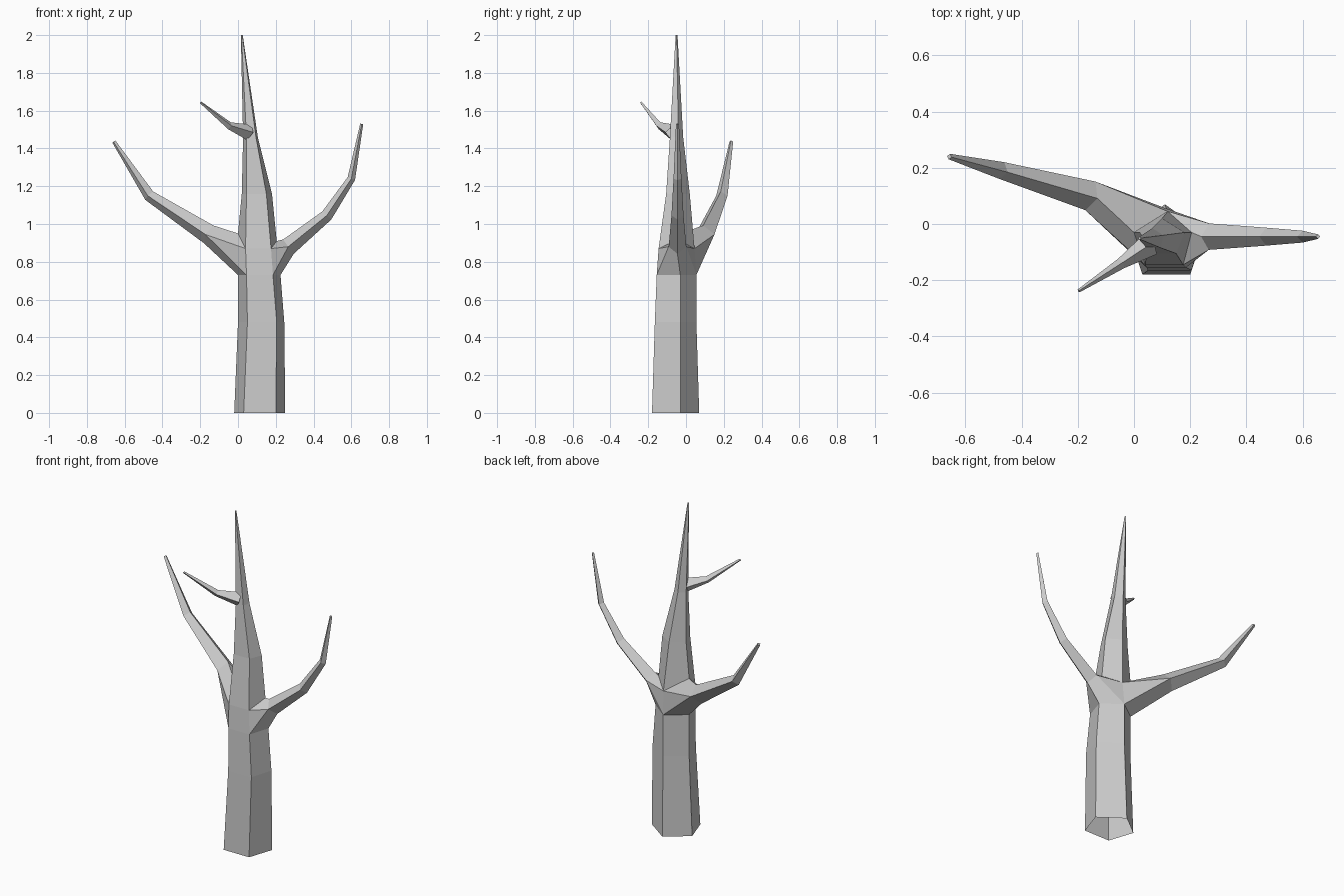
import bpy
import bmesh
from mathutils import Vector

cube = bpy.data.objects.get("Cube")
if cube:
    bpy.data.objects.remove(cube, do_unlink=True)

bark = bpy.data.materials.new("grey_bark")
bark.use_nodes = True
colour = (0.6, 0.6, 0.6, 1)
bark.diffuse_color = colour
bark.node_tree.nodes["Principled BSDF"].inputs["Base Color"].default_value = colour


def trunk_ring(bm, z, left, front_left, front_right, right, back, y_front, y_side, y_back):
    """Five-sided trunk section with a flat front and a ridge at the back."""
    points = [(left, y_side), (front_left, y_front), (front_right, y_front),
              (right, y_side), (back, y_back)]
    return [bm.verts.new((x, y, z)) for x, y in points]


def bridge(bm, a, b, skip=()):
    """Join two matching rings with quads."""
    n = len(a)
    for i in range(n):
        if i not in skip:
            j = (i + 1) % n
            bm.faces.new((a[i], a[j], b[j], b[i]))


def limb(bm, start, path):
    """Tapered four-sided limb; returns its first ring: bottom, side, top, other side."""
    centres = [Vector(start)] + [Vector(p[:3]) for p in path]
    rings = []
    for i, p in enumerate(path, 1):
        along = (centres[i] - centres[i - 1]).normalized()
        if i + 1 < len(centres):
            along += (centres[i + 1] - centres[i]).normalized()
        along.normalize()
        side = along.cross(Vector((0, 0, 1))).normalized()
        up = side.cross(along)
        rings.append([bm.verts.new(centres[i] + d * p[3]) for d in (-up, side, up, -side)])
    for a, b in zip(rings, rings[1:]):
        bridge(bm, a, b)
    bm.faces.new(rings[-1])
    return rings[0]


def join_limb(bm, low, high, mid, ring):
    """Blend a limb into the gap on both sides of one trunk edge."""
    bottom, side, top, other = ring
    for near, v in (((mid - 1) % 5, side), ((mid + 1) % 5, other)):
        bm.faces.new((low[mid], low[near], v, bottom))
        bm.faces.new((low[near], high[near], v))
        bm.faces.new((high[near], high[mid], top, v))


def finish(bm, name):
    bmesh.ops.recalc_face_normals(bm, faces=bm.faces[:])
    mesh = bpy.data.meshes.new(name)
    bm.to_mesh(mesh)
    bm.free()
    mesh.materials.append(bark)
    obj = bpy.data.objects.new(name, mesh)
    bpy.context.collection.objects.link(obj)


# Trunk, open underneath, tapering to a point
bm = bmesh.new()
sections = [
    (0, -.02, .03, .2, .25, .11, -.18, -.03, .07),
    (.48, 0, .05, .205, .245, .115, -.165, -.03, .055),
    (.73, 0, .045, .185, .225, .115, -.155, -.03, .055),
    (.87, 0, .04, .175, .205, .12, -.145, -.03, .045),
    (1.16, .02, .045, .15, .18, .1, -.105, -.03, .02),
    (1.46, .027, .045, .095, .105, .065, -.085, -.04, -.015),
    (2, .015, .018, .022, .025, .02, -.055, -.05, -.045),
]
rings = [trunk_ring(bm, *s) for s in sections]
low, high = rings[2], rings[3]
high[0].co.z += .08
high[3].co.z += .04
for a, b in zip(rings, rings[1:]):
    bridge(bm, a, b, skip=(0, 2, 3, 4) if a is low else ())
bm.faces.new(rings[-1])

# Two large limbs growing out of the trunk sides
left_limb = limb(bm, (.15, -.04, .8), [
    (.267, -.045, .88, .047), (.47, -.045, 1.045, .032),
    (.6, -.045, 1.24, .021), (.655, -.045, 1.53, .008)])
join_limb(bm, low, high, 3, left_limb)
right_limb = limb(bm, (.08, 0, .82), [
    (-.155, .1, .945, .054), (-.47, .19, 1.15, .031), (-.657, .24, 1.436, .01)])
join_limb(bm, low, high, 0, right_limb)
finish(bm, "trunk_and_limbs")

# Small twig on the upper front
bm = bmesh.new()
limb(bm, (.1, -.05, 1.47), [
    (.06, -.07, 1.485, .043), (-.045, -.14, 1.52, .02), (-.197, -.238, 1.643, .006)])
finish(bm, "twig")
